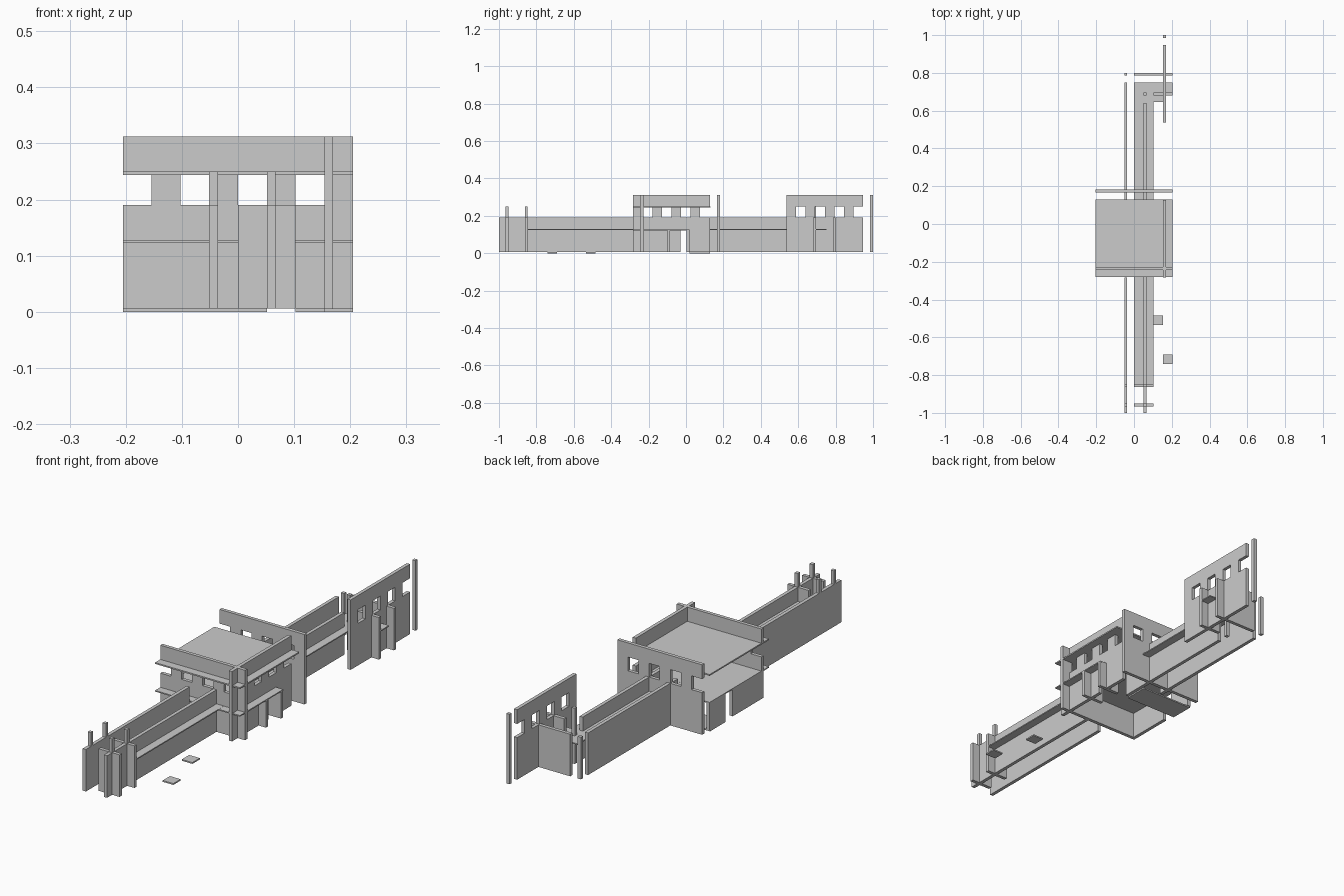
import bpy, bmesh

if "Cube" in bpy.data.objects:
    bpy.data.objects.remove(bpy.data.objects["Cube"])

M = 2 / 39      # planning module
T = 0.0155      # wall thickness
H1, H2, H3 = 0.19, 0.25, 0.312   # sill, lintel and parapet heights
B = 0.006       # underside of walls
ST = 0.006      # slab thickness


def build(name, boxes):
    """One object from boxes given as (x0, x1, y0, y1, z0, z1)."""
    bm = bmesh.new()
    for x0, x1, y0, y1, z0, z1 in boxes:
        r = bmesh.ops.create_cube(bm, size=1)
        for v in r["verts"]:
            v.co = (x1 if v.co.x > 0 else x0,
                    y1 if v.co.y > 0 else y0,
                    z1 if v.co.z > 0 else z0)
    me = bpy.data.meshes.new(name)
    bm.to_mesh(me)
    bm.free()
    ob = bpy.data.objects.new(name, me)
    bpy.context.collection.objects.link(ob)
    return ob


def profile_wall(name, axis, pos, pts):
    """Extrude a polygon outline (length, height) into a wall of thickness T."""
    bm = bmesh.new()
    co = [(pos, a, z) if axis == "y" else (a, pos, z) for a, z in pts]
    f = bm.faces.new([bm.verts.new(c) for c in co])
    r = bmesh.ops.extrude_face_region(bm, geom=[f])
    d = (T, 0, 0) if axis == "y" else (0, T, 0)
    bmesh.ops.translate(bm, vec=d, verts=[g for g in r["geom"] if isinstance(g, bmesh.types.BMVert)])
    bmesh.ops.recalc_face_normals(bm, faces=bm.faces)
    me = bpy.data.meshes.new(name)
    bm.to_mesh(me)
    bm.free()
    ob = bpy.data.objects.new(name, me)
    bpy.context.collection.objects.link(ob)
    return ob


def window_wall(name, axis, pos, start, step, door=None):
    """Eight-module wall: three square windows and a notch open at the far end."""
    e = start + 8 * step
    n = start + 7 * step
    pts = [(start, B)]
    if door:
        pts += [(door[0], B), (door[0], 0.123), (door[1], 0.123), (door[1], B)]
    pts += [(e, B), (e, H1), (n, H1), (n, H2), (e, H2), (e, H3), (start, H3)]
    ob = profile_wall(name, axis, pos, pts)
    # square windows
    cuts = []
    for i in (1, 3, 5):
        a, b = sorted((start + i * step, start + (i + 1) * step))
        p, q = pos - 0.02, pos + T + 0.02
        cuts.append((p, q, a, b, H1, H2) if axis == "y" else (a, b, p, q, H1, H2))
    cut = build(name + "_cutter", cuts)
    cut.hide_render = True
    mod = ob.modifiers.new("windows", "BOOLEAN")
    mod.operation = "DIFFERENCE"
    mod.solver = "EXACT"
    mod.object = cut
    bpy.context.view_layer.update()
    dg = bpy.context.evaluated_depsgraph_get()
    me = bpy.data.meshes.new_from_object(ob.evaluated_get(dg))
    ob.modifiers.clear()
    ob.data = me
    bpy.data.objects.remove(cut)


X = 4 * M

# windowed walls of the house and the far screen
window_wall("house_front_wall", "x", -0.244, X, -M)
window_wall("house_back_wall", "x", 0.166, X, -M)
window_wall("house_side_wall", "y", 3 * M, -0.283, M, (-0.03, 0.02))
window_wall("far_screen_wall", "y", 3 * M, 0.537, M)

# far end post
build("end_post", [(3 * M, 3 * M + T, 0.985, 1.0, B, H3)])

# house slabs
build("roof_slab", [(-X, X, -0.28, 0.13, H2 - ST, H2)])
build("house_floor_slab", [(-X, X, -0.28, 0.02, 0.123, 0.128),
                           (-X, 0, 0.02, 0.13, 0.123, 0.128)])
build("porch_floor", [(-X, M, 0.02, 0.127, 0, B)])

# low wall on the left side of the house, with a doorway
build("house_left_wall", [(-X, -X + T, -0.23, -0.03, B, 0.123),
                          (-X, -X + T, 0.02, 0.13, B, 0.123)])

# long garden walls
build("left_long_wall", [(-M, -M + T, -1, -0.283, B, H1),
                         (-M, -M + T, 0.13, 0.75, B, H1)])
build("right_long_wall", [(M, M + T, -1, -0.24, B, H1),
                          (M, M + T, 0.025, 0.64, B, H1)])

# long raised walkway and its bent end
build("walkway", [(0, 2 * M, -0.855, 0.75, 0.1235, 0.1285),
                  (2 * M, X, 0.69, 0.75, 0.1235, 0.1285),
                  (2 * M, 3 * M, 0.645, 0.69, 0.1235, 0.1285)])

# cross fins
fins = [(0, 2 * M, -0.965), (0, 2 * M, -0.862), (2 * M, X, 0.68), (0, X, 0.785)]
build("cross_fins", [(a, b, y, y + T, B, H1) for a, b, y in fins])
build("house_side_fins", [(2 * M, X, y, y + T, B, 0.123) for y in (-0.1, 0.004)])

# tall posts at the wall crossings
spots = [(x, y) for x in (-M, M) for y in (-0.965, -0.862)] + [(M, 0.68)]
build("crossing_posts", [(x, x + T, y, y + T, B, H2) for x, y in spots])
build("short_post", [(-M, -M + T, 0.785, 0.8, B, H1)])

# stepping stones
build("stepping_stones", [(2 * M, 3 * M, -0.535, -0.484, 0, B),
                          (3 * M, X, -0.74, -0.69, 0, B)])
